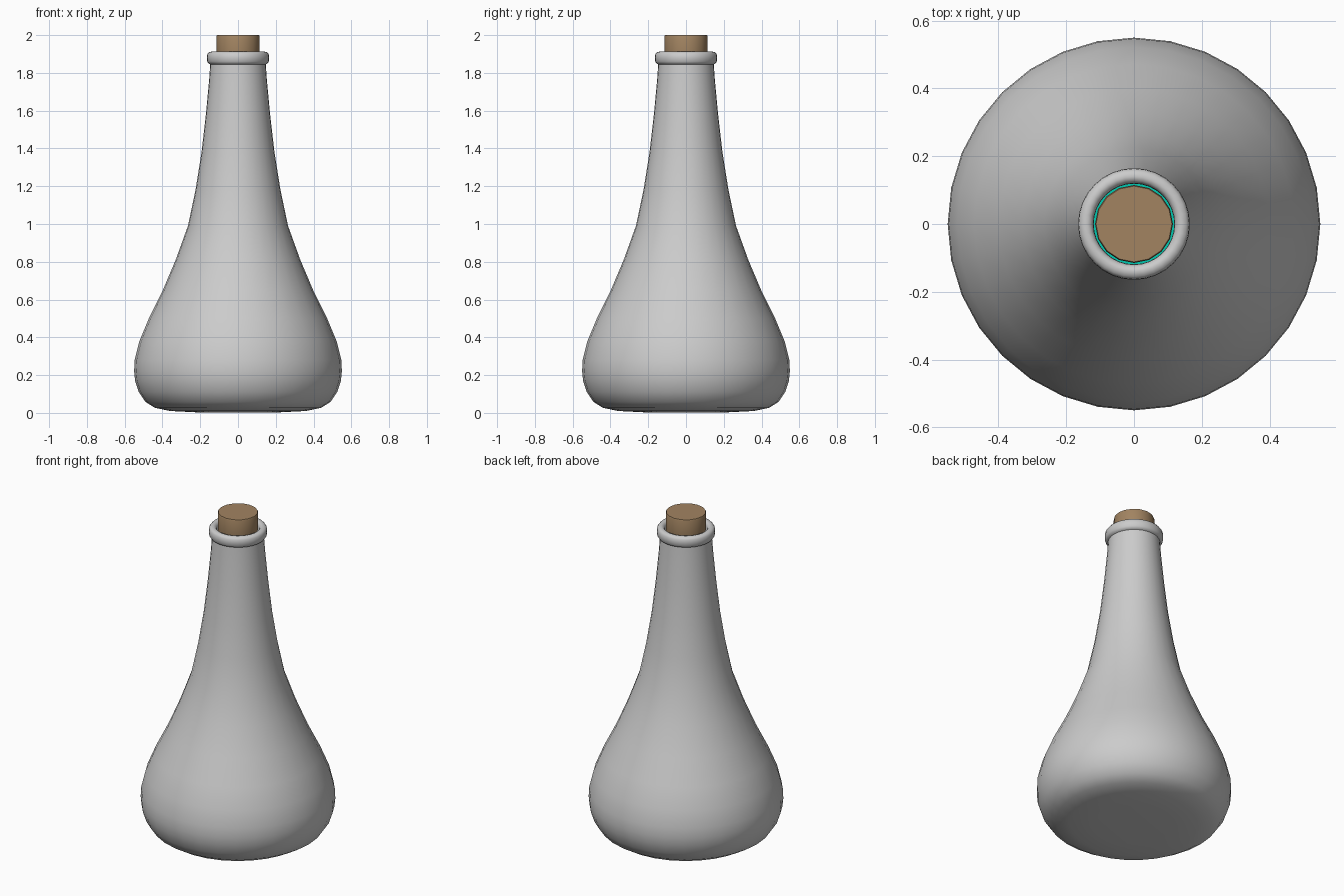
import bpy, bmesh, math

if "Cube" in bpy.data.objects:
    bpy.data.objects.remove(bpy.data.objects["Cube"])

def material(name, color):
    m = bpy.data.materials.new(name)
    m.diffuse_color = color
    m.use_nodes = True
    m.node_tree.nodes["Principled BSDF"].inputs["Base Color"].default_value = m.diffuse_color
    return m

def lathe(name, profile, sides, mat=None, angle=40):
    """Spin a (radius, z) profile around z; radius 0 makes a pole."""
    bm = bmesh.new()
    verts = [bm.verts.new((r, 0, z)) for r, z in profile]
    edges = [bm.edges.new(p) for p in zip(verts, verts[1:])]
    bmesh.ops.spin(bm, geom=verts + edges, cent=(0, 0, 0), axis=(0, 0, 1),
                   angle=2 * math.pi, steps=sides, use_merge=True)
    bmesh.ops.remove_doubles(bm, verts=bm.verts, dist=1e-5)
    bmesh.ops.recalc_face_normals(bm, faces=bm.faces)
    me = bpy.data.meshes.new(name)
    bm.to_mesh(me)
    bm.free()
    ob = bpy.data.objects.new(name, me)
    bpy.context.collection.objects.link(ob)
    if mat:
        me.materials.append(mat)
    bpy.ops.object.select_all(action='DESELECT')
    bpy.context.view_layer.objects.active = ob
    ob.select_set(True)
    bpy.ops.object.shade_smooth_by_angle(angle=math.radians(angle))
    return ob

# glass body: outer wall, rolled lip, then inner wall
outer = [(0, .003), (.22, .003), (.36, .01), (.44, .027), (.49, .058), (.525, .11),
         (.545, .17), (.55, .22), (.547, .28), (.522, .38), (.472, .5), (.40, .645),
         (.33, .81), (.265, .99), (.225, 1.18), (.193, 1.38), (.17, 1.58), (.153, 1.76),
         (.147, 1.845)]
lip = [(.156, 1.849), (.163, 1.86), (.165, 1.88), (.163, 1.898), (.155, 1.909),
       (.14, 1.913), (.128, 1.909), (.12, 1.895)]
inner = [(.119, 1.82), (.13, 1.7), (.162, 1.38), (.195, 1.18), (.235, .99), (.3, .81),
         (.37, .645), (.442, .5), (.492, .38), (.518, .28), (.52, .22), (.495, .11),
         (.43, .058), (.3, .035), (0, .033)]
lathe("glass_bottle", outer + lip + inner, 32, angle=60)

# liquid inside
liquid = [(0, .04), (.295, .042), (.422, .065), (.487, .115), (.512, .22), (.51, .28),
          (.484, .38), (.434, .5), (.362, .645), (.292, .81), (.227, .99), (0, .99)]
lathe("liquid", liquid, 32, material("teal_liquid", (0.0, 0.6, 0.45, 1)))

# cork stopper
cork = [(0, 1.74), (.105, 1.74), (.115, 1.91), (.115, 1.992), (.112, 2.0), (0, 2.0)]
lathe("cork", cork, 16, material("cork_brown", (0.36, 0.23, 0.12, 1)), angle=30)
